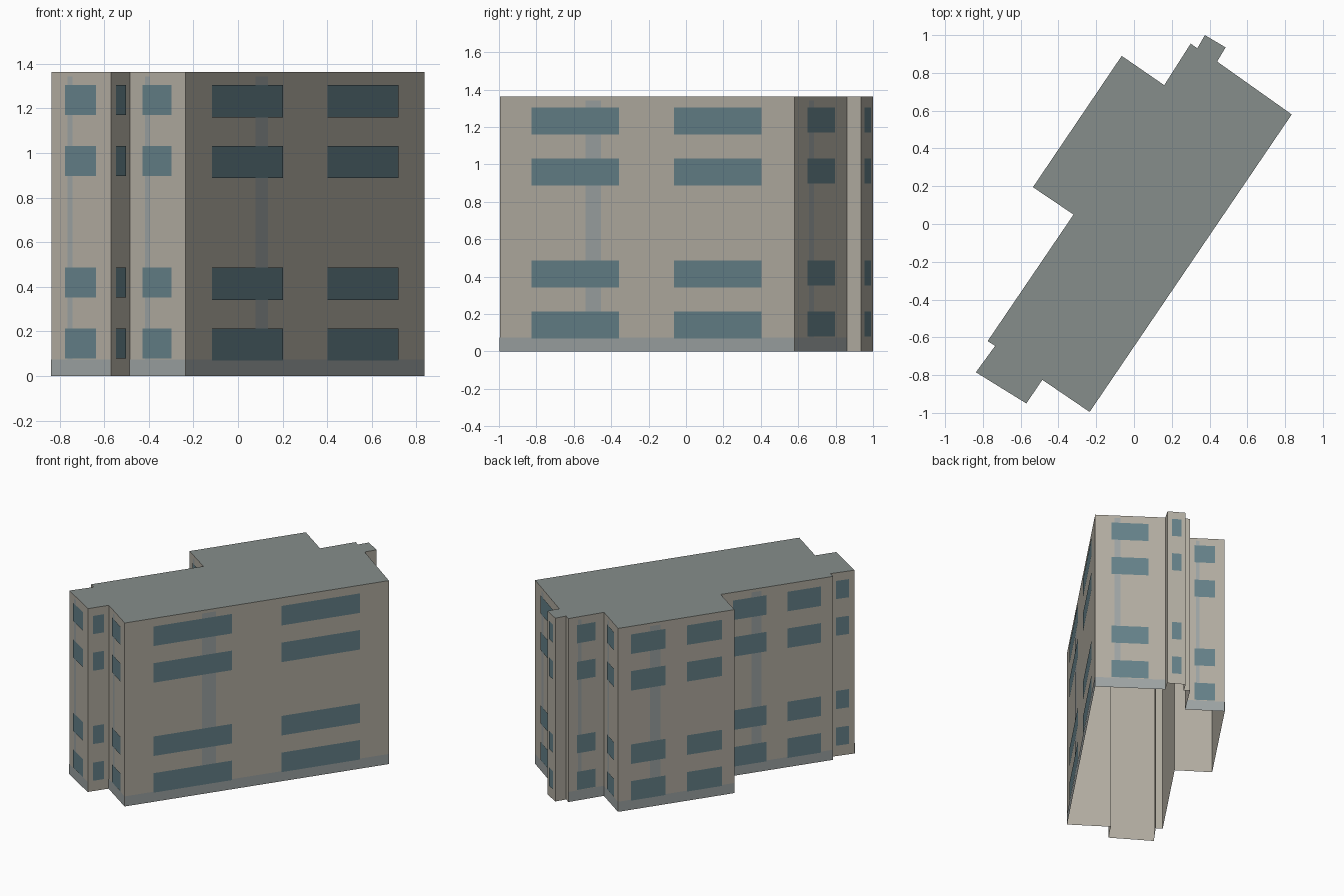
import bpy
from mathutils import Vector

if "Cube" in bpy.data.objects:
    bpy.data.objects.remove(bpy.data.objects["Cube"])

HEIGHT = 1.363
FLOOR = HEIGHT / 5

# Footprint corners, counter-clockwise seen from above
FOOTPRINT = [
    (-0.235, -0.995), (0.835, 0.58), (0.44, 0.86), (0.485, 0.935),
    (0.375, 1.0), (0.335, 0.93), (0.30, 0.955), (0.16, 0.735),
    (-0.065, 0.89), (-0.535, 0.195), (-0.32, 0.05), (-0.775, -0.62),
    (-0.735, -0.645), (-0.837, -0.785), (-0.57, -0.95), (-0.485, -0.825),
]


def material(name, color):
    mat = bpy.data.materials.new(name)
    mat.diffuse_color = (*color, 1)
    mat.use_nodes = True
    mat.node_tree.nodes["Principled BSDF"].inputs["Base Color"].default_value = mat.diffuse_color
    return mat


def make_object(name, verts, faces, mat):
    mesh = bpy.data.meshes.new(name)
    mesh.from_pydata(verts, [], faces)
    mesh.materials.append(mat)
    obj = bpy.data.objects.new(name, mesh)
    bpy.context.collection.objects.link(obj)
    return obj


def panels(name, rects, mat):
    """Flat panels laid on walls: (start, end, t0, t1, z0, z1, offset)."""
    verts, faces = [], []
    for a, b, t0, t1, z0, z1, offset in rects:
        along = b - a
        out = Vector((along.y, -along.x)).normalized() * offset
        p, q = a + along * t0 + out, a + along * t1 + out
        n = len(verts)
        verts += [(p.x, p.y, z0), (q.x, q.y, z0), (q.x, q.y, z1), (p.x, p.y, z1)]
        faces.append((n, n + 1, n + 2, n + 3))
    return make_object(name, verts, faces, mat)


wall_mat = material("wall_beige", (0.45, 0.42, 0.36))
roof_mat = material("roof_grey", (0.24, 0.27, 0.26))
glass_mat = material("window_blue", (0.13, 0.22, 0.25))
trim_mat = material("trim_grey", (0.34, 0.37, 0.37))

# Outer walls (open underneath) and flat roof
count = len(FOOTPRINT)
bottom = [(x, y, 0) for x, y in FOOTPRINT]
top = [(x, y, HEIGHT) for x, y in FOOTPRINT]
make_object("walls", bottom + top,
            [(i, (i + 1) % count, (i + 1) % count + count, i + count)
             for i in range(count)], wall_mat)
make_object("roof", top, [tuple(range(count))], roof_mat)

# Windows, vertical strips and plinth, chosen by wall length
windows, strips, plinth = [], [], []
for i in range(count):
    a, b = Vector(FOOTPRINT[i]), Vector(FOOTPRINT[(i + 1) % count])
    length = (b - a).length
    if length < 0.11:
        continue
    wide = length > 0.6
    spans = [(0.108, 0.406), (0.592, 0.89)] if wide else [(0.235, 0.76)]
    for level in (0, 1, 3, 4):  # the middle storey is blank
        z1 = level * FLOOR + 0.214
        z0 = z1 - (0.145 if wide else 0.135)
        windows += [(a, b, t0, t1, z0, z1, 0.004) for t0, t1 in spans]
    if length > 0.2:
        half = min(0.09, 0.1 / length) / 2
        strips.append((a, b, 0.318 - half, 0.318 + half, 0.075, 1.342, 0.002))
        plinth.append((a, b, 0, 1, 0, 0.075, 0.002))

panels("windows", windows, glass_mat)
panels("vertical_strips", strips, trim_mat)
panels("plinth", plinth, trim_mat)
